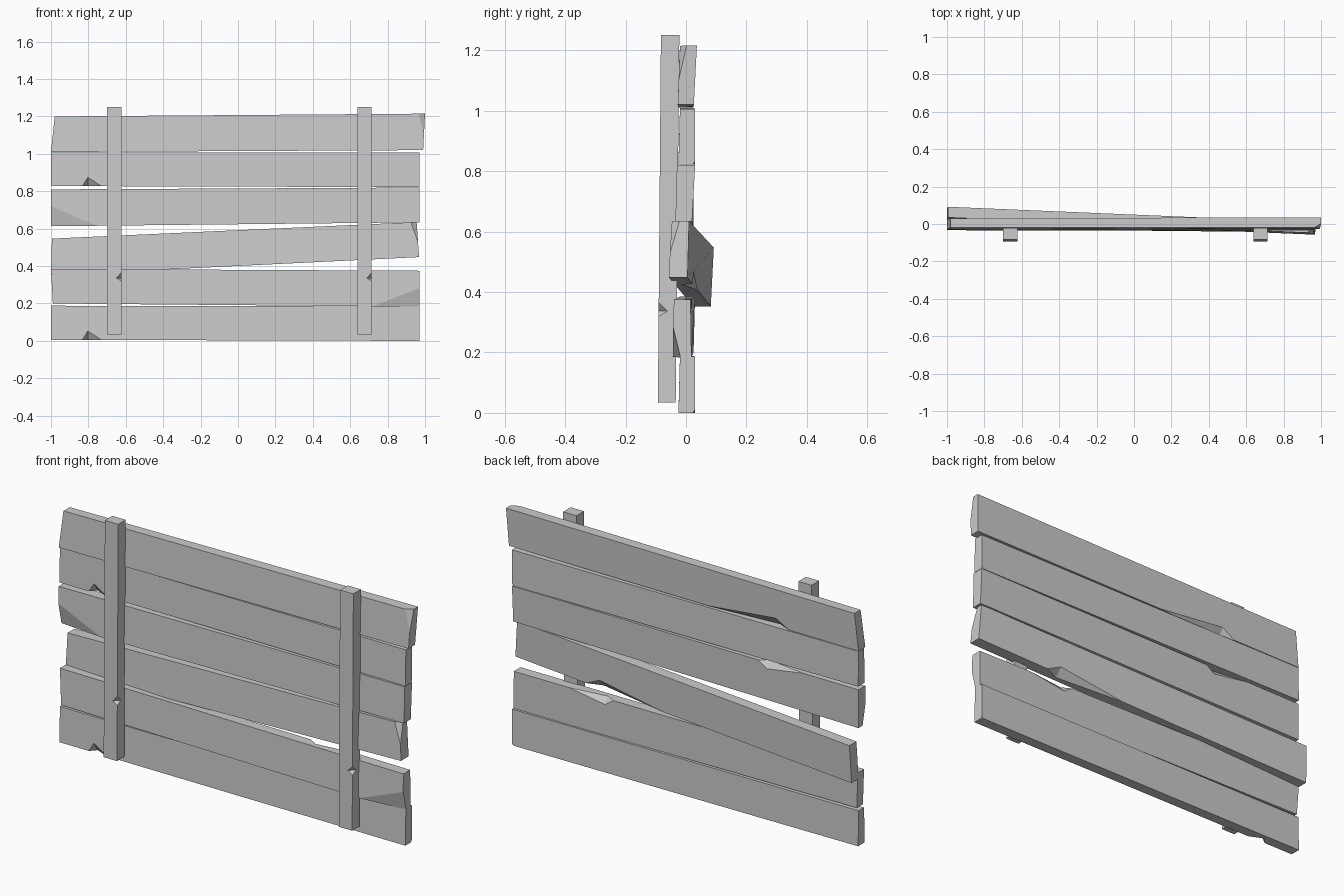
import bpy, bmesh
from mathutils import Vector
from mathutils.geometry import normal

if "Cube" in bpy.data.objects:
    bpy.data.objects.remove(bpy.data.objects["Cube"])


def beam(name, a, b, notches=(), chips=()):
    """Four-sided beam between end quads a and b.
    notch: (edge, t0, t_tip, t1, fraction toward next edge, fraction toward previous edge)
    chip: (corner point, three plane points)"""
    bm = bmesh.new()
    A, B = [Vector(p) for p in a], [Vector(p) for p in b]
    at = lambda i, t: A[i % 4].lerp(B[i % 4], t)
    va, vb = [bm.verts.new(p) for p in A], [bm.verts.new(p) for p in B]
    nxt = [[va[i], vb[i]] for i in range(4)]
    prv = [[va[i], vb[i]] for i in range(4)]
    for e, t0, tm, t1, fn, fp in notches:
        s, c = bm.verts.new(at(e, t0)), bm.verts.new(at(e, t1))
        p = bm.verts.new(at(e, tm).lerp(at(e + 1, tm), fn))
        q = bm.verts.new(at(e, tm).lerp(at(e - 1, tm), fp))
        nxt[e][1:1] = [s, p, c]
        prv[e][1:1] = [s, q, c]
        bm.faces.new((s, p, q))
        bm.faces.new((c, q, p))
    for i in range(4):
        bm.faces.new(nxt[i] + prv[(i + 1) % 4][::-1])
    bm.faces.new(va)
    bm.faces.new(vb)
    # Broken corners
    for corner, pts in chips:
        pts = [Vector(p) for p in pts]
        n = normal(pts)
        if n.dot(Vector(corner) - pts[0]) < 0:
            n = -n
        bmesh.ops.bisect_plane(bm, geom=bm.verts[:] + bm.edges[:] + bm.faces[:],
                               plane_co=pts[0], plane_no=n, clear_outer=True)
        bmesh.ops.holes_fill(bm, edges=[e for e in bm.edges if e.is_boundary], sides=0)
    bmesh.ops.recalc_face_normals(bm, faces=bm.faces[:])
    me = bpy.data.meshes.new(name)
    bm.to_mesh(me)
    bm.free()
    ob = bpy.data.objects.new(name, me)
    bpy.context.collection.objects.link(ob)
    return ob


def end(x0, x1, z0, z1, yb, yt):
    """Plank end: front-bottom, back-bottom, back-top, front-top."""
    return [(x0, yb[0], z0), (x0, yb[1], z0), (x1, yt[1], z1), (x1, yt[0], z1)]


# Straight planks with a small front notch in the lower edge
for name, z, h in (("bottom_plank", 0.0, 0.188), ("fifth_plank", 0.822, 0.186)):
    beam(name, end(-1, -1, z + .006, z + h, (-.025, .028), (-.02, .025)),
         end(.97, .97, z, z + h - .002, (-.025, .03), (-.02, .03)),
         notches=[(0, .085, .1, .137, .6, .26)],
         chips=[((.97, .03, z), [(.955, .03, z), (.97, .022, z), (.97, .03, z + .012)])])

# Second plank: broken front corner on the right, split on the back upper edge
beam("second_plank", end(-.99, -1, .2, .385, (-.025, .025), (-.02, .03)),
     end(.97, .97, .183, .375, (-.045, .018), (-.04, .015)),
     notches=[(2, .71, .735, .84, .5, .17)],
     chips=[((.97, -.045, .183), [(.73, -.042, .186), (.97, -.043, .285), (.97, -.018, .183)])])

# Third plank: the same damage mirrored to the left
beam("third_plank", end(-1, -1, .613, .81, (-.035, .025), (-.03, .025)),
     end(.97, .97, .634, .82, (-.035, .02), (-.03, .03)),
     notches=[(2, .16, .265, .29, .5, .17)],
     chips=[((-1, -.035, .613), [(-.76, -.035, .616), (-1, -.033, .725), (-1, -.008, .613)])])

# Loose tilted plank
beam("loose_plank", end(-1, -.995, .352, .547, (.025, .082), (.035, .092)),
     end(.968, .955, .448, .635, (-.057, .005), (-.048, .01)),
     notches=[(1, .56, .75, .79, .22, .6)],
     chips=[((.955, -.048, .635), [(.925, -.047, .633), (.963, -.052, .53), (.957, -.02, .635)])])

# Top plank
beam("top_plank", end(-1, -.98, 1.01, 1.2, (-.03, .025), (-.02, .03)),
     end(.99, 1, 1.02, 1.215, (-.027, .026), (-.02, .036)),
     notches=[(1, .2, .235, .43, .22, .6)],
     chips=[((1, -.02, 1.215), [(.965, -.02, 1.214), (.994, -.025, 1.10), (1, .002, 1.215)])])

# Posts, each with a nick on the front right edge
for name, x in (("left_post", -.662), ("right_post", .677)):
    quad = lambda y0, y1, z: [(x + .038, y0, z), (x + .038, y1, z), (x - .038, y1, z), (x - .038, y0, z)]
    beam(name, quad(-.093, -.034, .035), quad(-.083, -.022, 1.25),
         notches=[(0, .234, .248, .272, .5, .35)])
